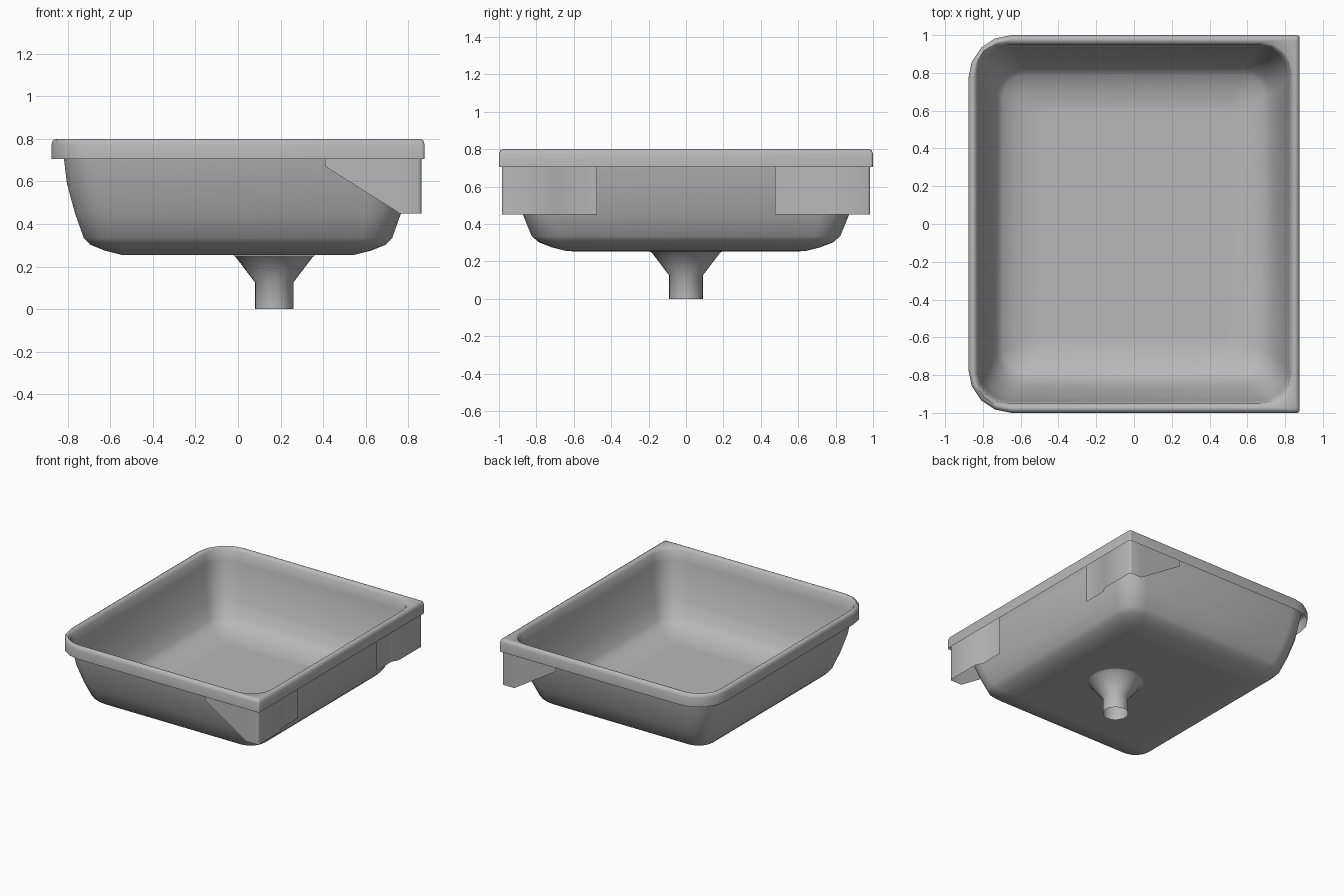
import bpy
from math import cos, sin, pi

if "Cube" in bpy.data.objects:
    bpy.data.objects.remove(bpy.data.objects["Cube"])

# Mid grey enamel shared by all parts
grey = bpy.data.materials.new("mid_grey")
grey.diffuse_color = (0.48, 0.48, 0.48, 1)
grey.use_nodes = True
grey.node_tree.nodes["Principled BSDF"].inputs["Base Color"].default_value = grey.diffuse_color


def make_object(name, verts, faces, angle=60):
    mesh = bpy.data.meshes.new(name)
    mesh.from_pydata(verts, [], faces)
    mesh.update()
    mesh.materials.append(grey)
    obj = bpy.data.objects.new(name, mesh)
    bpy.context.collection.objects.link(obj)
    bpy.ops.object.select_all(action='DESELECT')
    obj.select_set(True)
    bpy.context.view_layer.objects.active = obj
    bpy.ops.object.shade_smooth_by_angle(angle=angle * pi / 180)
    return obj


def rounded_loop(hx, hy, z, r_left, r_right, seg=4):
    """Counter-clockwise rectangle with its own corner radius on each side."""
    pts = []
    for q, (sx, sy) in enumerate([(1, 1), (-1, 1), (-1, -1), (1, -1)]):
        r = r_right if sx > 0 else r_left
        for i in range(seg + 1):
            a = (q + i / seg) * pi / 2
            pts.append((sx * (hx - r) + r * cos(a), sy * (hy - r) + r * sin(a), z))
    return pts


def loft(name, loops, cap_end=False):
    n = len(loops[0])
    verts = [p for loop in loops for p in loop]
    faces = [(j * n + i, j * n + (i + 1) % n, (j + 1) * n + (i + 1) % n, (j + 1) * n + i)
             for j in range(len(loops) - 1) for i in range(n)]
    if cap_end:
        faces.append(tuple(range(len(verts) - n, len(verts))))
    return make_object(name, verts, faces)


# Basin: hanging outer lip, rolled rim, sloping walls and flat floor
profile = [  # half width, half depth, height, left and right corner radius
    (0.877, 1.000, 0.705, 0.23, 0.015),
    (0.877, 1.000, 0.775, 0.23, 0.015),
    (0.870, 0.993, 0.793, 0.225, 0.015),
    (0.857, 0.980, 0.800, 0.215, 0.015),
    (0.842, 0.964, 0.797, 0.17, 0.17),
    (0.828, 0.948, 0.780, 0.16, 0.16),
    (0.818, 0.938, 0.705, 0.16, 0.16),
    (0.804, 0.918, 0.590, 0.16, 0.16),
    (0.766, 0.872, 0.450, 0.15, 0.15),
    (0.725, 0.825, 0.335, 0.14, 0.14),
    (0.695, 0.788, 0.303, 0.12, 0.12),
    (0.625, 0.717, 0.275, 0.09, 0.09),
    (0.545, 0.637, 0.255, 0.06, 0.06),
    (0.510, 0.600, 0.254, 0.05, 0.05),
    (0.480, 0.570, 0.254, 0.04, 0.04),
]
loft("basin", [rounded_loop(*p) for p in profile], cap_end=True)

# Drain: open pipe flaring into a funnel under the floor
loft("drain", [[(0.17 + r * cos(i * pi / 12), r * sin(i * pi / 12), z) for i in range(24)]
               for r, z in [(0.09, 0), (0.09, 0.125), (0.182, 0.246), (0.195, 0.253)]])

# Wall brackets: folded sheet panels at both right corners
path = [  # x, y, bottom height
    (0.41, -0.985, 0.67), (0.76, -0.985, 0.45), (0.847, -0.985, 0.45),
    (0.858, -0.981, 0.45), (0.862, -0.970, 0.45), (0.862, -0.71, 0.45),
    (0.835, -0.66, 0.45), (0.835, -0.475, 0.45),
]
top = 0.75
verts = [v for x, y, z in path for v in ((x, y, z), (x, y, top))]
faces = [(2 * i, 2 * i + 2, 2 * i + 3, 2 * i + 1) for i in range(len(path) - 1)]
brackets = make_object("wall_brackets", verts, faces)
brackets.modifiers.new("mirror", 'MIRROR').use_axis = (False, True, False)
